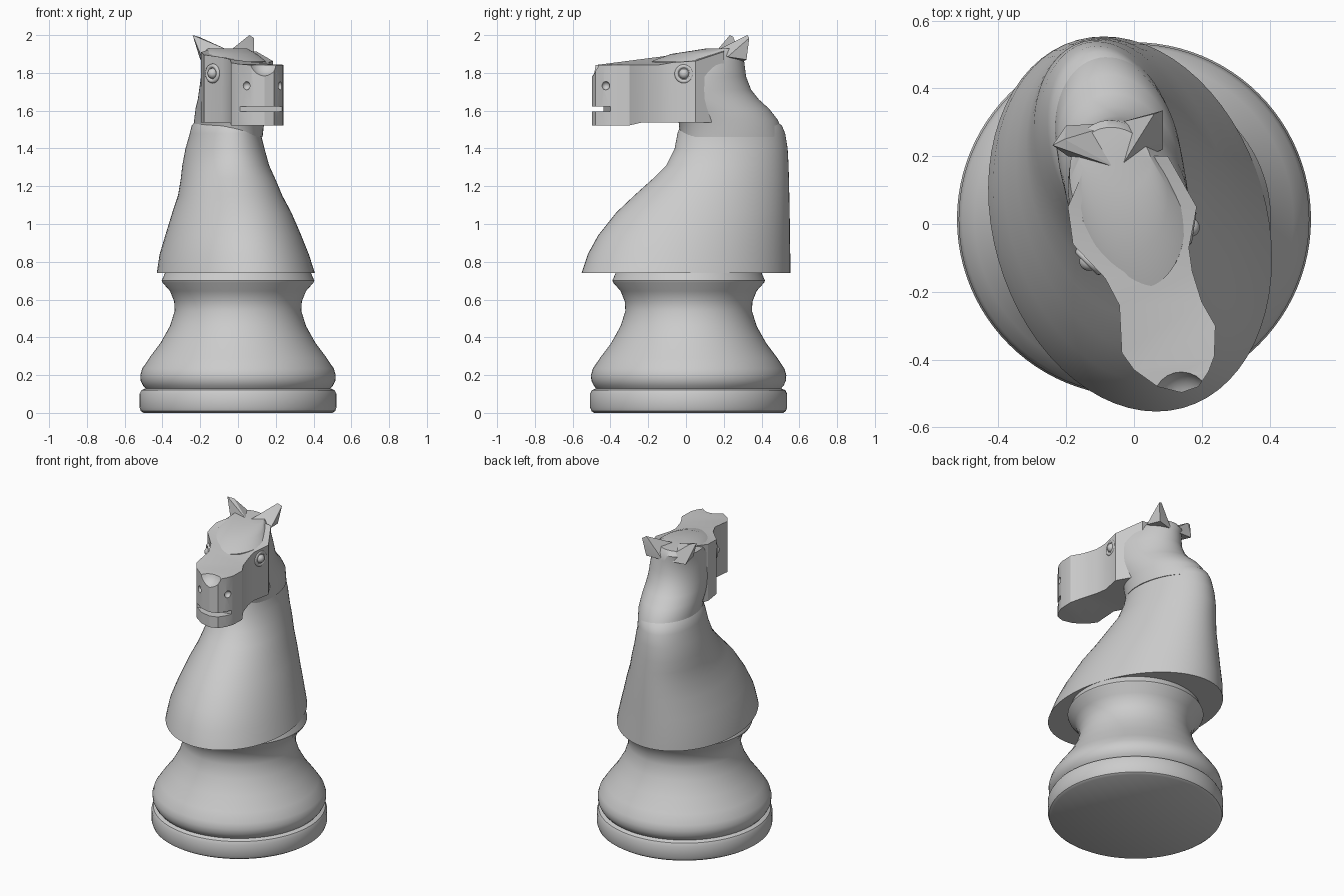
import bpy, bmesh, math
from mathutils import Vector

cube = bpy.data.objects.get("Cube")
if cube:
    bpy.data.objects.remove(cube, do_unlink=True)

grey = bpy.data.materials.new("plain_grey")
grey.use_nodes = True
tone = (0.6, 0.6, 0.6, 1)
grey.diffuse_color = tone
grey.node_tree.nodes["Principled BSDF"].inputs["Base Color"].default_value = tone

SIDES = 64
TWIST = -0.14  # sideways lean of every section, turning the piece


def finish(name, bm, smooth=35):
    bmesh.ops.recalc_face_normals(bm, faces=bm.faces[:])
    me = bpy.data.meshes.new(name)
    bm.to_mesh(me)
    bm.free()
    ob = bpy.data.objects.new(name, me)
    bpy.context.collection.objects.link(ob)
    me.materials.append(grey)
    if smooth:
        shade(ob, smooth)
    return ob


def activate(ob):
    bpy.ops.object.select_all(action='DESELECT')
    ob.select_set(True)
    bpy.context.view_layer.objects.active = ob


def shade(ob, angle):
    activate(ob)
    bpy.ops.object.shade_smooth_by_angle(angle=math.radians(angle))


def loft(name, sections):
    """Skin leaning ellipses given as (x0, x1, y0, y1, z)."""
    bm = bmesh.new()
    rings = []
    for x0, x1, y0, y1, z in sections:
        rx, ry = (x1 - x0) / 2, (y1 - y0) / 2
        lean = TWIST * ry
        a = math.sqrt(max(rx * rx - lean * lean, 0.0001))
        ring = []
        for i in range(SIDES):
            t = math.tau * i / SIDES
            ring.append(bm.verts.new(((x0 + x1) / 2 + a * math.cos(t) + lean * math.sin(t),
                                      (y0 + y1) / 2 + ry * math.sin(t), z)))
        rings.append(ring)
    for lo, hi in zip(rings, rings[1:]):
        for i in range(SIDES):
            j = (i + 1) % SIDES
            bm.faces.new((lo[i], lo[j], hi[j], hi[i]))
    bm.faces.new(rings[0])
    bm.faces.new(rings[-1])
    return finish(name, bm)


# Turned base
profile = [(0, 0), (.50, 0), (.515, .01), (.522, .03), (.522, .1), (.512, .12), (.49, .13),
           (.503, .145), (.515, .17), (.517, .2), (.507, .235), (.47, .29), (.41, .37),
           (.36, .46), (.335, .54), (.338, .59), (.36, .645), (.40, .69), (.404, .7),
           (.385, .745), (0, .745)]
bm = bmesh.new()
chain = [bm.verts.new((r, 0, z)) for r, z in profile]
edges = [bm.edges.new(pair) for pair in zip(chain, chain[1:])]
bmesh.ops.spin(bm, geom=chain + edges, cent=(0, 0, 0), axis=(0, 0, 1),
               angle=math.tau, steps=96, use_duplicate=False)
bmesh.ops.remove_doubles(bm, verts=bm.verts[:], dist=0.0005)
base = finish("turned_base", bm)
base.location.y = 0.014

# Flared chest and shoulders
loft("chest", [
    (-.43, .407, -.553, .553, .74), (-.415, .375, -.52, .552, .84),
    (-.385, .335, -.465, .55, .94), (-.348, .283, -.37, .549, 1.06),
    (-.318, .235, -.275, .547, 1.15), (-.303, .197, -.175, .545, 1.24),
    (-.295, .165, -.105, .543, 1.31), (-.278, .14, -.06, .538, 1.4),
    (-.255, .12, -.045, .525, 1.48), (-.245, .12, -.03, .508, 1.52),
    (-.225, .11, 0, .48, 1.545)])

# Upper neck rising behind the head
loft("upper_neck", [
    (-.24, .13, -.03, .515, 1.46), (-.232, .14, -.04, .487, 1.55),
    (-.225, .15, -.09, .44, 1.61), (-.213, .158, -.13, .385, 1.66),
    (-.206, .162, -.15, .345, 1.71), (-.196, .165, -.17, .318, 1.78),
    (-.194, .15, -.19, .308, 1.86), (-.19, .10, -.08, .306, 1.9),
    (-.16, .05, .1, .285, 1.928)])


# Head: plan outline raised to a sloping brow
def top_z(x, y):
    brow = 1.845 + .13 * (y + .45)
    return max(min(brow, 1.843), brow - .35 * max(0, x - .05))


def bottom_z(y):
    return 1.522 if y < -.25 else 1.538


outline = [(-.13, .2), (-.195, .05), (-.18, -.06), (-.085, -.16), (-.043, -.24),
           (-.036, -.38), (0, -.43), (.07, -.48), (.14, -.497), (.19, -.48), (.22, -.435),
           (.237, -.39), (.24, -.3), (.2, -.23), (.172, -.14), (.162, -.07), (.185, .05), (.1, .2)]
bm = bmesh.new()
low = [bm.verts.new((x, y, bottom_z(y))) for x, y in outline]
high = [bm.verts.new((x, y, top_z(x, y))) for x, y in outline]
n = len(outline)
for i in range(n):
    j = (i + 1) % n
    bm.faces.new((low[i], low[j], high[j], high[i]))
bm.faces.new(low)
bm.faces.new(high)
bmesh.ops.triangulate(bm, faces=bm.faces[:])
head = finish("head", bm, smooth=0)


def carve(target, cutter):
    cutter.hide_render = True
    activate(target)
    mod = target.modifiers.new("carve", 'BOOLEAN')
    mod.operation = 'DIFFERENCE'
    mod.solver = 'EXACT'
    mod.object = cutter
    bpy.ops.object.modifier_apply(modifier=mod.name)
    bpy.data.objects.remove(cutter, do_unlink=True)


def ball(name, centre, r):
    bm = bmesh.new()
    bmesh.ops.create_uvsphere(bm, u_segments=24, v_segments=14, radius=r)
    bmesh.ops.translate(bm, verts=bm.verts[:], vec=centre)
    return finish(name, bm)


# Nose scoop, nostrils and mouth slit
carve(head, ball("nose_cutter", (.14, -.52, 1.868), .088))
for centre in ((.045, -.463, 1.732), (.224, -.425, 1.732)):
    carve(head, ball("nostril_cutter", centre, .022))
bpy.ops.mesh.primitive_cube_add(size=1, location=(.12, -.5, 1.608), rotation=(0, 0, .16))
slit = bpy.context.object
slit.scale = (.5, .16, .026)
bpy.context.view_layer.update()
carve(head, slit)
shade(head, 25)

# Eyes: a raised ring around a ball
for side, centre, facing in (("left", (.166, -.01, 1.795), (1, -.15, 0)),
                             ("right", (-.133, -.11, 1.797), (-.7, -.7, 0))):
    aim = Vector(facing).to_track_quat('Z', 'Y').to_euler()
    bpy.ops.mesh.primitive_torus_add(major_segments=32, minor_segments=10, major_radius=.04,
                                     minor_radius=.012, location=centre, rotation=aim)
    ring = bpy.context.object
    ring.name = side + "_eye_ring"
    ring.data.materials.append(grey)
    shade(ring, 60)
    ball(side + "_eye", centre, .028)

# Ears: pointed wedges spreading from the crown
ears = {
    "right_ear": [(-.24, .232, 2), (-.205, .25, 1.99), (-.2, .29, 1.87), (-.195, .2, 1.89),
                  (-.1, .19, 1.925), (-.05, .165, 1.92), (-.04, .3, 1.86)],
    "left_ear": [(.06, .325, 2), (.085, .335, 1.985), (.065, .32, 1.87), (.085, .22, 1.885),
                 (0, .21, 1.925), (-.04, .165, 1.92), (-.04, .3, 1.86)]}
for name, points in ears.items():
    bm = bmesh.new()
    verts = [bm.verts.new(p) for p in points]
    bmesh.ops.convex_hull(bm, input=verts)
    finish(name, bm, smooth=15)
